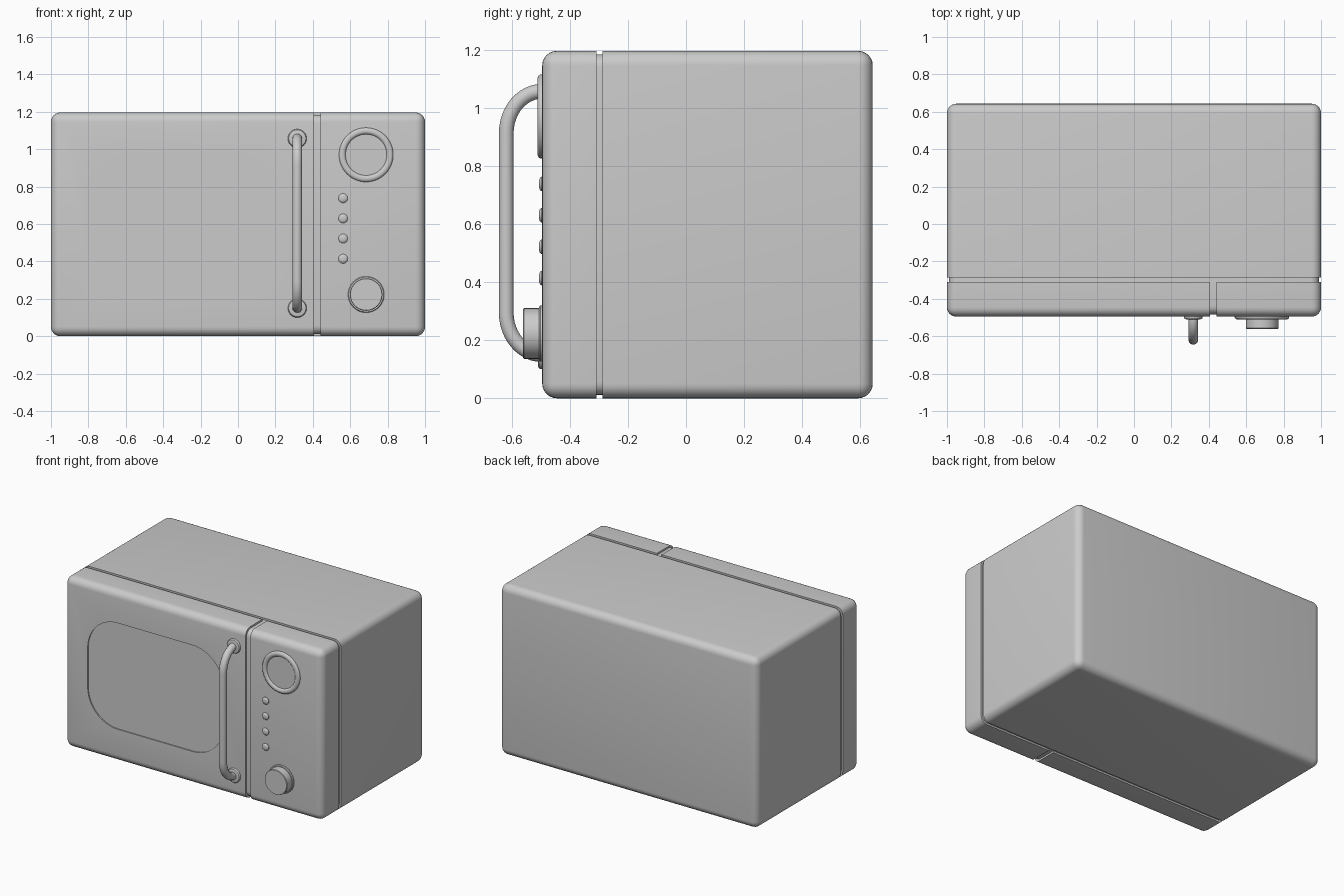
import bpy, bmesh, math
from mathutils import Vector

if "Cube" in bpy.data.objects:
    bpy.data.objects.remove(bpy.data.objects["Cube"], do_unlink=True)

grey = bpy.data.materials.new("light_grey")
grey.use_nodes = True
colour = (0.6, 0.6, 0.6, 1)
grey.diffuse_color = colour
grey.node_tree.nodes["Principled BSDF"].inputs["Base Color"].default_value = colour

FRONT, BACK, TOP = -0.495, 0.643, 1.196
SEAM_FRONT, SEAM_BACK = -0.309, -0.287
GAP_LEFT, GAP_RIGHT = 0.405, 0.442


def select_only(obj):
    bpy.ops.object.select_all(action='DESELECT')
    obj.select_set(True)
    bpy.context.view_layer.objects.active = obj


def finish(bm, name, angle=35):
    bmesh.ops.recalc_face_normals(bm, faces=bm.faces[:])
    mesh = bpy.data.meshes.new(name)
    bm.to_mesh(mesh)
    bm.free()
    mesh.materials.append(grey)
    obj = bpy.data.objects.new(name, mesh)
    bpy.context.collection.objects.link(obj)
    select_only(obj)
    bpy.ops.object.shade_smooth_by_angle(angle=math.radians(angle))
    return obj


def shell(name, lo, hi, radius, sharp_planes=()):
    """Rounded box; edges lying in a sharp plane (axis, value) stay square."""
    lo, hi = Vector(lo), Vector(hi)
    bm = bmesh.new()
    bmesh.ops.create_cube(bm, size=1)
    for v in bm.verts:
        v.co = [lo[i] if v.co[i] < 0 else hi[i] for i in range(3)]
    edges = [e for e in bm.edges if not any(
        all(abs(v.co[axis] - value) < 1e-4 for v in e.verts)
        for axis, value in sharp_planes)]
    bmesh.ops.bevel(bm, geom=edges, offset=radius, segments=6, profile=0.5, affect='EDGES')
    return finish(bm, name)


def turned(name, x, z, profile, steps=48):
    """Part turned about the depth axis from (radius, height above front) points."""
    bm = bmesh.new()
    verts = [bm.verts.new((x + r, FRONT - h, z)) for r, h in profile]
    edges = [bm.edges.new(pair) for pair in zip(verts, verts[1:])]
    bmesh.ops.spin(bm, geom=verts + edges, cent=(x, 0, z), axis=(0, 1, 0),
                   angle=math.tau, steps=steps)
    bmesh.ops.remove_doubles(bm, verts=bm.verts[:], dist=1e-5)
    return finish(bm, name)


# Casing, door, control panel, and the recessed core seen in the gaps
shell("casing", (-1, SEAM_BACK, 0), (1, BACK, TOP), 0.05, [(1, SEAM_BACK)])
door = shell("door", (-1, FRONT, 0), (GAP_LEFT, SEAM_FRONT, TOP), 0.05,
             [(1, SEAM_FRONT), (0, GAP_LEFT)])
shell("control_panel", (GAP_RIGHT, FRONT, 0), (1, SEAM_FRONT, TOP), 0.05,
      [(1, SEAM_FRONT), (0, GAP_RIGHT)])
inset = 0.012
shell("inner_core", (inset - 1, FRONT + inset, inset),
      (1 - inset, SEAM_BACK + 0.1, TOP - inset), 0.045)

# Shallow rounded window recess in the door
win_lo, win_hi, corner = Vector((-0.82, 0.23)), Vector((0.23, 0.975)), 0.235
outline = []
for sx, sz, start in ((1, 1, 0), (0, 1, 90), (0, 0, 180), (1, 0, 270)):
    cx = win_hi.x - corner if sx else win_lo.x + corner
    cz = win_hi.y - corner if sz else win_lo.y + corner
    for i in range(13):
        a = math.radians(start + i * 7.5)
        outline.append((cx + corner * math.cos(a), cz + corner * math.sin(a)))
bm = bmesh.new()
face = bm.faces.new([bm.verts.new((x, FRONT - 0.05, z)) for x, z in outline])
ext = bmesh.ops.extrude_face_region(bm, geom=[face])
bmesh.ops.translate(bm, vec=(0, 0.058, 0),
                    verts=[g for g in ext["geom"] if isinstance(g, bmesh.types.BMVert)])
cutter = finish(bm, "window_cutter")
cutter.hide_render = True
cut = door.modifiers.new("window", 'BOOLEAN')
cut.operation, cut.object, cut.solver = 'DIFFERENCE', cutter, 'EXACT'
select_only(door)
bpy.ops.object.modifier_apply(modifier=cut.name)
bpy.data.objects.remove(cutter, do_unlink=True)
select_only(door)
bpy.ops.object.shade_smooth_by_angle(angle=math.radians(35))

# Bowed door handle with round mounts
HX, LOW, HIGH, OUT, RISE, RAD = 0.317, 0.15, 1.057, 0.124, 0.145, 0.026
path = []
for i in range(13):
    a = math.radians(i * 7.5)
    path.append((FRONT - OUT * math.sin(a), LOW + RISE * (1 - math.cos(a))))
path += [(y, LOW + HIGH - z) for y, z in reversed(path)]
curve = bpy.data.curves.new("door_handle", 'CURVE')
curve.dimensions = '3D'
curve.bevel_depth, curve.bevel_resolution = RAD, 5
spline = curve.splines.new('POLY')
spline.points.add(len(path) - 1)
for p, (y, z) in zip(spline.points, path):
    p.co = (HX, y, z, 1)
curve.materials.append(grey)
handle = bpy.data.objects.new("door_handle", curve)
bpy.context.collection.objects.link(handle)
select_only(handle)
bpy.ops.object.convert(target='MESH')
bpy.ops.object.shade_smooth_by_angle(angle=math.radians(35))
for label, z in (("lower", LOW), ("upper", HIGH)):
    turned(label + "_handle_mount", HX, z,
           [(0.05, -0.005), (0.05, 0.006), (0.046, 0.012), (0.036, 0.015), (0, 0.015)])

# Dial with raised rim
DX = 0.685
turned("dial_rim", DX, 0.97,
       [(0.145, -0.005), (0.145, 0.006), (0.141, 0.012), (0.133, 0.016),
        (0.122, 0.016), (0.114, 0.012), (0.11, 0.005), (0, 0.005)], 64)

# Column of domed buttons
for i in range(4):
    turned(f"button_{i + 1}", 0.562, 0.738 - i * 0.108,
           [(0.025, -0.005), (0.025, 0.003), (0.021, 0.008), (0.012, 0.011), (0, 0.012)], 24)

# Rotary knob on its base ring
turned("knob_base", DX, 0.223,
       [(0.097, -0.005), (0.097, 0.006), (0.093, 0.011), (0, 0.011)])
turned("knob", DX, 0.223, [(0.087, 0.005), (0.087, 0.062), (0.084, 0.066), (0, 0.066)])
